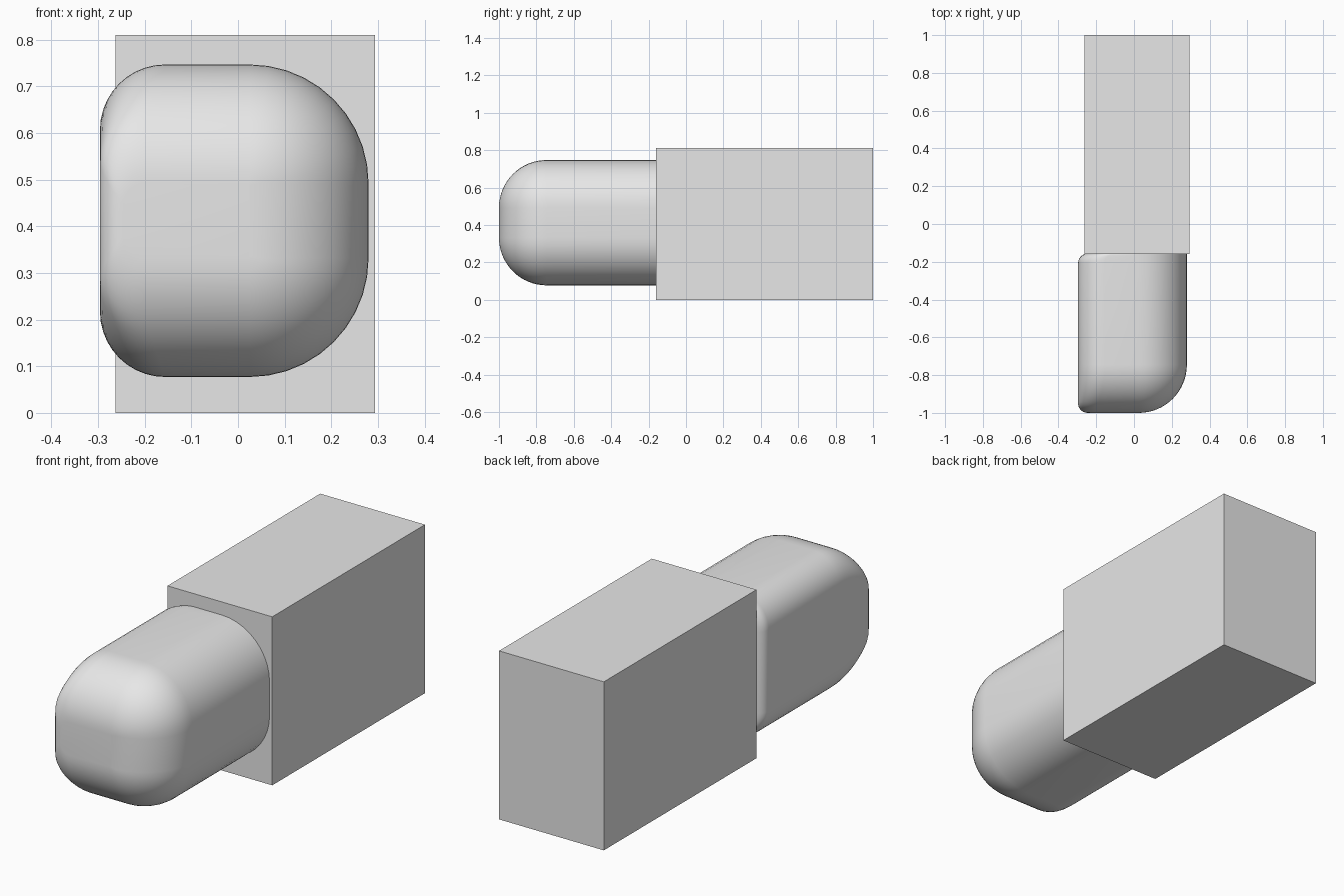
import bpy, bmesh
from math import sin, cos, pi, sqrt, radians

cube = bpy.data.objects.get("Cube")
if cube:
    bpy.data.objects.remove(cube, do_unlink=True)

grey = bpy.data.materials.new("plain_grey")
grey.use_nodes = True
grey.diffuse_color = (0.8, 0.8, 0.8, 1)
grey.node_tree.nodes["Principled BSDF"].inputs["Base Color"].default_value = (0.8, 0.8, 0.8, 1)


def make_object(name, bm):
    bmesh.ops.recalc_face_normals(bm, faces=bm.faces)
    mesh = bpy.data.meshes.new(name)
    bm.to_mesh(mesh)
    bm.free()
    mesh.materials.append(grey)
    obj = bpy.data.objects.new(name, mesh)
    bpy.context.collection.objects.link(obj)
    return obj


def inset(radius, depth):
    """How far a rounded edge pulls in at a depth behind the end face."""
    if depth >= radius:
        return 0.0
    return radius - sqrt(max(0.0, radius ** 2 - (radius - depth) ** 2))


# Rear block: a sharp box
X0, X1, Y0, Y1, TOP = -0.263, 0.294, -0.16, 1.0, 0.81
bm = bmesh.new()
bmesh.ops.create_cube(bm, size=1)
for v in bm.verts:
    v.co = (X0 if v.co.x < 0 else X1, Y0 if v.co.y < 0 else Y1, 0 if v.co.z < 0 else TOP)
make_object("rear_block", bm)

# Front body: rounded sections lofted from front to back
LEFT, RIGHT, LOW, HIGH = -0.296, 0.28, 0.077, 0.747
FRONT, BACK = -1.0, -0.157
BIG, MID, SMALL = 0.255, 0.14, 0.05
STEPS = 10


def section(bm, y):
    d = y - FRONT
    big = inset(BIG, d)
    x0 = LEFT + max(inset(SMALL, d), inset(SMALL, BACK - y))
    x1, z0, z1 = RIGHT - big, LOW + big, HIGH - big
    r_right = max(BIG - big, 0.004)
    r_left = MID - (MID - SMALL) * big / BIG
    corners = ((x1 - r_right, z1 - r_right, r_right), (x0 + r_left, z1 - r_left, r_left),
               (x0 + r_left, z0 + r_left, r_left), (x1 - r_right, z0 + r_right, r_right))
    ring = []
    for q, (cx, cz, r) in enumerate(corners):
        for i in range(STEPS + 1):
            a = (q + i / STEPS) * pi / 2
            ring.append(bm.verts.new((cx + r * cos(a), y, cz + r * sin(a))))
    return ring


depths = [FRONT + BIG * (1 - cos(i / 16 * pi / 2)) for i in range(17)]
depths += [BACK - SMALL * (1 - sin(i / 6 * pi / 2)) for i in range(7)]
bm = bmesh.new()
rings = [section(bm, y) for y in depths]
for a, b in zip(rings, rings[1:]):
    for i in range(len(a)):
        j = (i + 1) % len(a)
        bm.faces.new((a[i], a[j], b[j], b[i]))
bm.faces.new(rings[0])
bm.faces.new(rings[-1])
body = make_object("front_body", bm)

bpy.ops.object.select_all(action='DESELECT')
bpy.context.view_layer.objects.active = body
body.select_set(True)
bpy.ops.object.shade_smooth_by_angle(angle=radians(40))
